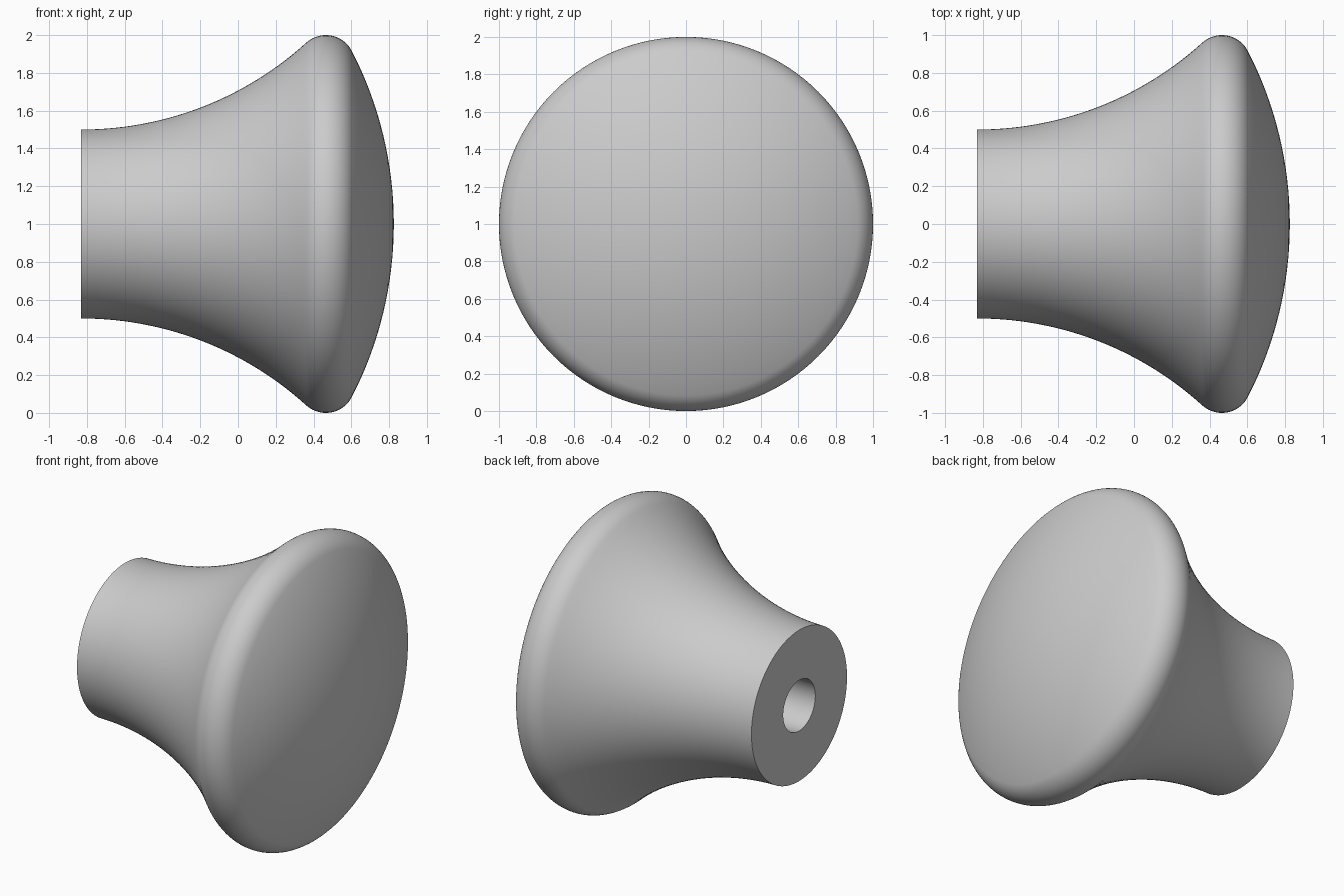
import bpy, bmesh
from math import sin, cos, asin, atan2, pi, sqrt
from mathutils import Vector

cube = bpy.data.objects.get("Cube")
if cube:
    bpy.data.objects.remove(cube, do_unlink=True)

SEGMENTS = 128
BACK, FRONT = -0.83, 0.825        # extent along the x axis
NECK_R, HOLE_R, HOLE_DEPTH = 0.5, 0.168, 0.8
RIM_X, RIM_ROUND, DOME_R = 0.465, 0.155, 2.0


def arc(cx, cr, radius, start, end, steps):
    """Points (x, r) on a circle between two angles."""
    angles = [start + (end - start) * i / steps for i in range(steps + 1)]
    return [(cx + radius * cos(a), cr + radius * sin(a)) for a in angles]


# Circles that meet tangentially: flared neck, rounded rim, shallow dome
rim_r = 1 - RIM_ROUND
dx, k = RIM_X - BACK, rim_r - NECK_R
neck_arc = (dx ** 2 + k ** 2 - RIM_ROUND ** 2) / (2 * (RIM_ROUND + k))
neck_end = atan2(rim_r - NECK_R - neck_arc, dx)
dome_x = FRONT - DOME_R
dome_start = atan2(rim_r, RIM_X - dome_x)

# Half section, from the bottom of the screw hole round to the dome apex
profile = [(BACK + HOLE_DEPTH, 0), (BACK + HOLE_DEPTH, HOLE_R), (BACK, HOLE_R)]
profile += arc(BACK, NECK_R + neck_arc, neck_arc, -pi / 2, neck_end, 28)
profile += arc(RIM_X, rim_r, RIM_ROUND, neck_end + pi, dome_start, 20)[1:]
profile += arc(dome_x, 0, DOME_R, dome_start, 0, 16)[1:]

# Turn the section about the x axis
bm = bmesh.new()
verts = [bm.verts.new((x, 0, r)) for x, r in profile]
edges = [bm.edges.new(pair) for pair in zip(verts, verts[1:])]
bmesh.ops.spin(bm, geom=verts + edges, cent=(0, 0, 0), axis=(1, 0, 0),
               angle=2 * pi, steps=SEGMENTS, use_duplicate=False)
bmesh.ops.remove_doubles(bm, verts=bm.verts, dist=0.0001)
bmesh.ops.recalc_face_normals(bm, faces=bm.faces)
mesh = bpy.data.meshes.new("knob")
bm.to_mesh(mesh)
bm.free()

knob = bpy.data.objects.new("knob", mesh)
knob.location.z = 1
bpy.context.collection.objects.link(knob)

# Plain grey finish
grey = bpy.data.materials.new("light grey")
grey.use_nodes = True
colour = (0.6, 0.6, 0.6, 1)
grey.diffuse_color = colour
grey.node_tree.nodes["Principled BSDF"].inputs["Base Color"].default_value = colour
mesh.materials.append(grey)

# Smooth curves, crisp edges at the base and hole
bpy.ops.object.select_all(action='DESELECT')
knob.select_set(True)
bpy.context.view_layer.objects.active = knob
bpy.ops.object.shade_smooth_by_angle(angle=pi / 6)
